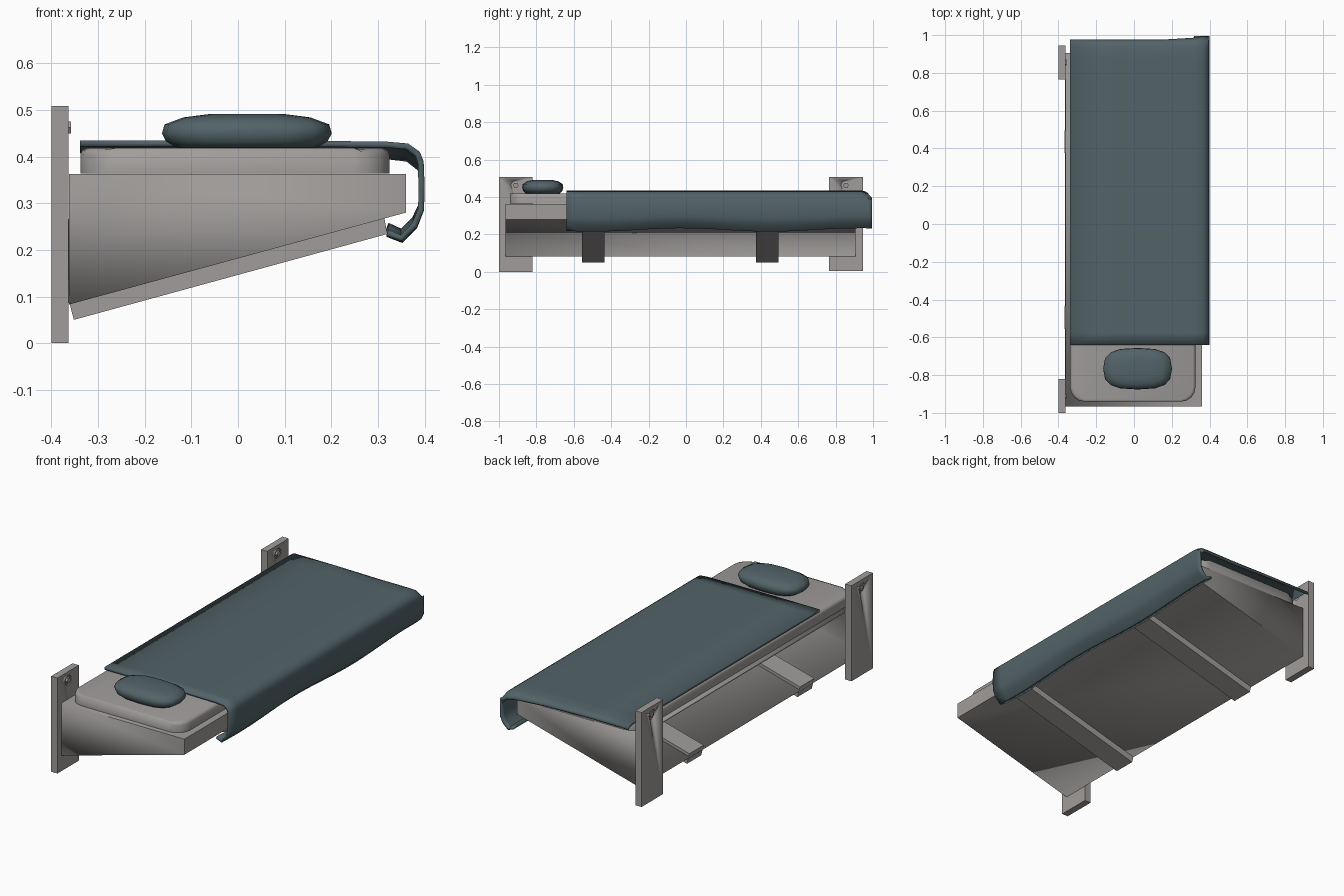
import bpy, bmesh, math
from mathutils import Vector

if "Cube" in bpy.data.objects:
    bpy.data.objects.remove(bpy.data.objects["Cube"])


def material(name, rgb):
    m = bpy.data.materials.new(name)
    m.diffuse_color = (*rgb, 1)
    m.use_nodes = True
    m.node_tree.nodes["Principled BSDF"].inputs["Base Color"].default_value = m.diffuse_color
    return m


GREY = material("warm_grey", (0.35, 0.335, 0.325))
BLUE = material("slate_blue", (0.085, 0.125, 0.14))


def finish(name, bm, mat, angle=35):
    bmesh.ops.recalc_face_normals(bm, faces=bm.faces)
    me = bpy.data.meshes.new(name)
    bm.to_mesh(me)
    bm.free()
    ob = bpy.data.objects.new(name, me)
    bpy.context.collection.objects.link(ob)
    me.materials.append(mat)
    bpy.ops.object.select_all(action='DESELECT')
    ob.select_set(True)
    bpy.context.view_layer.objects.active = ob
    bpy.ops.object.shade_smooth_by_angle(angle=math.radians(angle))
    return ob


def prism(profile, y0, y1, skip=()):
    """Extrude an xz profile along y; skip lists side faces left open."""
    bm = bmesh.new()
    a = [bm.verts.new((x, y0, z)) for x, z in profile]
    b = [bm.verts.new((x, y1, z)) for x, z in profile]
    n = len(profile)
    for i in range(n):
        if i not in skip:
            j = (i + 1) % n
            bm.faces.new((a[i], a[j], b[j], b[i]))
    bm.faces.new(a)
    bm.faces.new(b[::-1])
    return bm


def cylinder_x(bm, x0, x1, y, z, r, n):
    rings = [[bm.verts.new((x, y + r * math.cos(t * math.tau / n), z + r * math.sin(t * math.tau / n)))
              for t in range(n)] for x in (x0, x1)]
    for i in range(n):
        j = (i + 1) % n
        bm.faces.new((rings[0][i], rings[0][j], rings[1][j], rings[1][i]))
    bm.faces.new(rings[0])
    bm.faces.new(rings[1])


# wedge-shaped tray, open towards the wall
tray = finish("bed_tray", prism([(-0.362, 0.363), (0.36, 0.363), (0.36, 0.28), (-0.362, 0.083)],
                                -0.965, 0.905, skip=(3,)), GREY)
s = tray.modifiers.new("thickness", 'SOLIDIFY')
s.thickness = 0.012
s.offset = -1

# sloping support straps under the tray
for i, y in enumerate((-0.495, 0.435)):
    finish(f"support_strap_{i + 1}",
           prism([(-0.352, 0.05), (0.32, 0.234), (0.31, 0.29), (-0.367, 0.108)], y - 0.06, y + 0.06), GREY)

# wall plates, each with a bolt in a round hole
for i, y in enumerate((-0.91, 0.855)):
    plate = finish(f"wall_plate_{i + 1}", prism([(-0.4, 0.005 * i), (-0.363, 0.005 * i), (-0.363, 0.508), (-0.4, 0.508)],
                                                y - 0.09, y + 0.09), GREY)
    bm = bmesh.new()
    cylinder_x(bm, -0.42, -0.34, y, 0.462, 0.026, 12)
    cutter = finish(f"hole_cutter_{i + 1}", bm, GREY)
    cutter.hide_render = True
    cutter.hide_viewport = True
    cut = plate.modifiers.new("bolt_hole", 'BOOLEAN')
    cut.object = cutter
    cut.solver = 'EXACT'
    bm = bmesh.new()
    cylinder_x(bm, -0.393, -0.369, y, 0.462, 0.027, 12)
    cylinder_x(bm, -0.398, -0.358, y, 0.462, 0.015, 6)
    finish(f"bolt_{i + 1}", bm, GREY)

# mattress with rounded corners and soft rims
bm = prism([(-0.338, 0.364), (0.325, 0.364), (0.325, 0.418), (-0.338, 0.418)], -0.94, 0.9)
bmesh.ops.bevel(bm, geom=[e for e in bm.edges if abs(e.verts[0].co.z - e.verts[1].co.z) > 0.03],
                offset=0.075, segments=4, profile=0.5, affect='EDGES')
bmesh.ops.bevel(bm, geom=[e for e in bm.edges if all(v.co.z > 0.41 for v in e.verts)],
                offset=0.014, segments=2, profile=0.5, affect='EDGES')
finish("mattress", bm, GREY, 50)

# blanket: profile over the bed and down the open side, lofted along y
profile = [(-0.339, 0.435), (-0.1, 0.435), (0.15, 0.434), (0.32, 0.432), (0.365, 0.428), (0.39, 0.41),
           (0.398, 0.39), (0.4, 0.34), (0.399, 0.285), (0.384, 0.247), (0.352, 0.215), (0.318, 0.228)]
rows = [-0.64 + 1.58 * i / 24 for i in range(25)] + [0.965, 0.98]
bm = bmesh.new()
grid = []
for y in rows:
    row = []
    end = max(0.0, (y - 0.94) / 0.04)
    wave = 0.009 * (1 - math.cos((y + 0.5) * math.tau / 0.95))
    for x, z in profile:
        side = min(1, max(0, (x - 0.25) / 0.12)) if z > 0.4 else 1
        drop = end * end * (0.018 + 0.025 * max(0, x + 0.1)) if z > 0.4 else 0
        lift = wave * min(1, max(0, (0.33 - z) / 0.1))
        row.append(bm.verts.new((x, y + end * (0.018 * side - 0.004), z - drop + lift)))
    grid.append(row)
for r0, r1 in zip(grid, grid[1:]):
    for k in range(len(profile) - 1):
        bm.faces.new((r0[k], r0[k + 1], r1[k + 1], r1[k]))
blanket = finish("blanket", bm, BLUE, 60)
blanket.data.update()
up = sum((p.normal.z for p in blanket.data.polygons if p.center.z > 0.42))
s = blanket.modifiers.new("thickness", 'SOLIDIFY')
s.thickness = 0.013
s.offset = -1 if up > 0 else 1

# pillow: stacked superellipse rings
bm = bmesh.new()
rings = []
N = 16
for z, f in ((0.419, 0.82), (0.432, 0.95), (0.45, 1.0), (0.469, 0.97), (0.484, 0.75), (0.491, 0.45)):
    ring = []
    for i in range(N):
        t = math.tau * i / N
        c, d = math.cos(t), math.sin(t)
        ring.append(bm.verts.new((0.019 + 0.182 * f * math.copysign(abs(c) ** 0.7, c),
                                  -0.766 + 0.11 * f * math.copysign(abs(d) ** 0.7, d), z)))
    rings.append(ring)
for a, b in zip(rings, rings[1:]):
    for i in range(N):
        j = (i + 1) % N
        bm.faces.new((a[i], a[j], b[j], b[i]))
bm.faces.new(rings[0])
bm.faces.new(rings[-1])
finish("pillow", bm, BLUE, 60)
